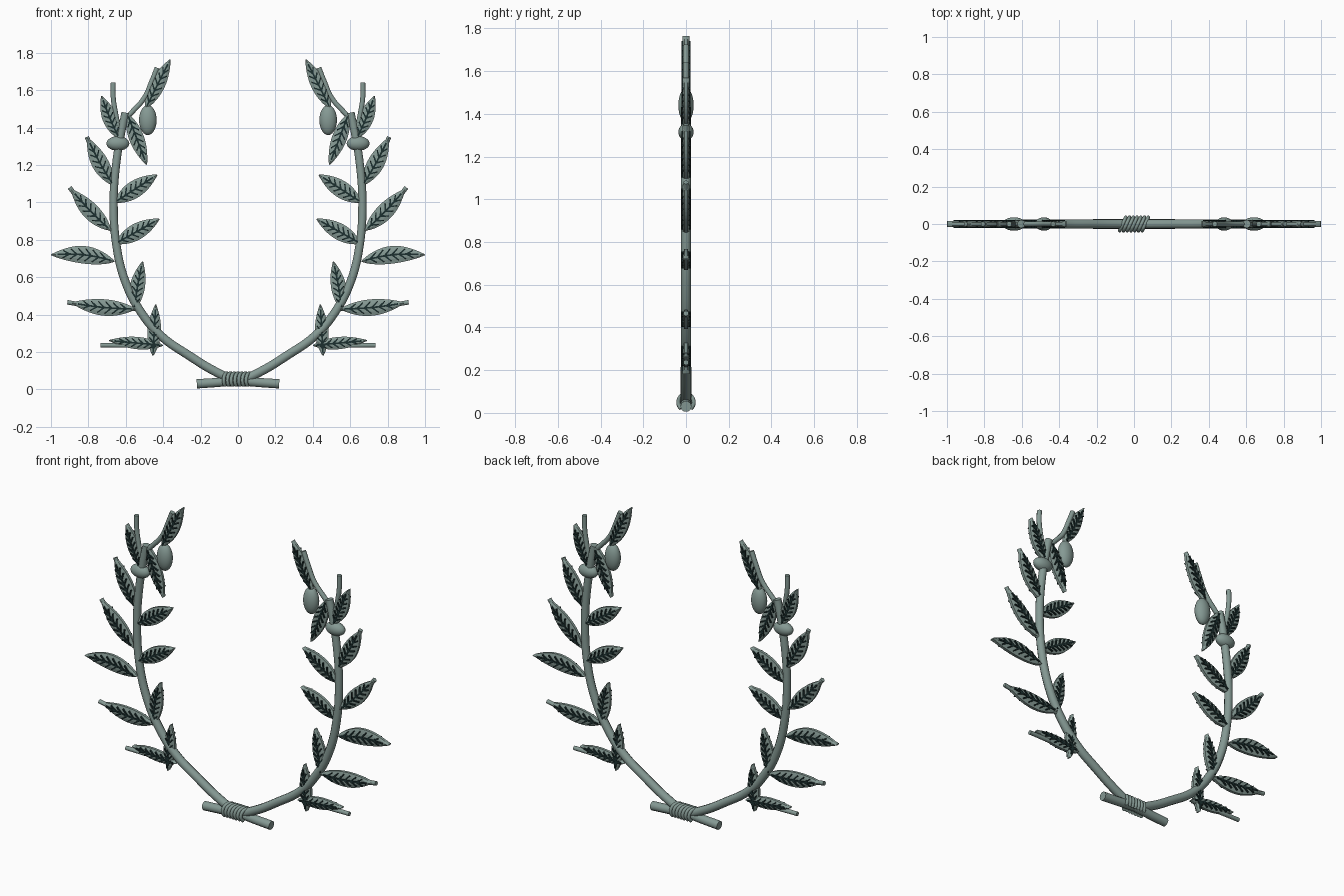
import bpy, bmesh, math
from mathutils import Vector

if "Cube" in bpy.data.objects:
    bpy.data.objects.remove(bpy.data.objects["Cube"])


def material(name, rgb):
    m = bpy.data.materials.new(name)
    m.diffuse_color = (*rgb, 1)
    m.use_nodes = True
    m.node_tree.nodes["Principled BSDF"].inputs["Base Color"].default_value = m.diffuse_color
    return m


GREEN = material("patina_green", (0.235, 0.32, 0.295))
DARK = material("dark_vein", (0.012, 0.03, 0.03))


def mirror(ob):
    mod = ob.modifiers.new("mirror", 'MIRROR')
    mod.use_axis[0] = True
    mod.use_mirror_merge = False


def finish(name, bm, mat, both=True):
    bmesh.ops.recalc_face_normals(bm, faces=bm.faces)
    me = bpy.data.meshes.new(name)
    bm.to_mesh(me)
    bm.free()
    me.materials.append(mat)
    ob = bpy.data.objects.new(name, me)
    bpy.context.collection.objects.link(ob)
    if both:
        mirror(ob)
    return ob


def tube(name, pts, r, both=True, taper=1.0):
    """Round smooth tube through (x, y, z) points."""
    cu = bpy.data.curves.new(name, 'CURVE')
    cu.dimensions = '3D'
    cu.bevel_depth = r
    cu.bevel_resolution = 3
    cu.resolution_u = 5
    cu.use_fill_caps = True
    sp = cu.splines.new('BEZIER')
    sp.bezier_points.add(len(pts) - 1)
    for i, (b, p) in enumerate(zip(sp.bezier_points, pts)):
        b.co = p
        b.handle_left_type = b.handle_right_type = 'AUTO'
        b.radius = 1 + (taper - 1) * i / (len(pts) - 1)
    cu.materials.append(GREEN)
    ob = bpy.data.objects.new(name, cu)
    bpy.context.collection.objects.link(ob)
    if both:
        mirror(ob)


def flat(pts):
    return [(x, 0, z) for x, z in pts]


def leaf(name, base, tip, half, bend=0.0):
    """Lens-shaped blade in the xz plane with raised veins on both faces."""
    b, t = Vector((base[0], 0, base[1])), Vector((tip[0], 0, tip[1]))
    d = t - b
    length = d.length
    n = Vector((-d.z, 0, d.x)).normalized()
    Y = Vector((0, 1, 0))

    def width(s):
        return half * math.sin(math.pi * s ** 0.92) ** 0.8

    def at(s, side=0.0):
        return b + d * s + n * (bend * math.sin(math.pi * s) + side)

    # blade
    bm = bmesh.new()
    N = 14
    rings = []
    for i in range(N + 1):
        s = 0.004 + 0.992 * i / N
        w = max(width(s), 0.003)
        sect = [(-w, -.008), (-w * .5, -.014), (0, -.016), (w * .5, -.014), (w, -.008),
                (w, .008), (w * .5, .014), (0, .016), (-w * .5, .014), (-w, .008)]
        rings.append([bm.verts.new(at(s, a) + Y * y) for a, y in sect])
    for r0, r1 in zip(rings, rings[1:]):
        for k in range(10):
            j = (k + 1) % 10
            bm.faces.new((r0[k], r0[j], r1[j], r1[k]))
    bm.faces.new(rings[0])
    bm.faces.new(rings[-1])
    finish(name, bm, GREEN)

    # veins: midrib plus slanting side ribs, standing proud front and back
    bm = bmesh.new()

    def rib(p, q, w0, w1):
        side = (q - p).cross(Y).normalized()
        vs = [bm.verts.new(c + side * (k * w) + Y * y) for c, w in ((p, w0), (q, w1))
              for k, y in ((-1, -.021), (1, -.021), (1, .021), (-1, .021))]
        for f in ((0, 1, 2, 3), (4, 5, 6, 7), (0, 1, 5, 4), (1, 2, 6, 5),
                  (2, 3, 7, 6), (3, 0, 4, 7)):
            bm.faces.new([vs[i] for i in f])

    for i in range(6):
        rib(at(.06 + .14 * i), at(.06 + .14 * (i + 1)), .0045, .0045)
    for i in range(6):
        s = .14 + .115 * i
        e = s + .1
        for k in (-1, 1):
            rib(at(s), at(e, k * width(e) * .72), .005, .003)
    finish(name + "_veins", bm, DARK)


# main stems, crossing at the bottom
tube("main_stem", flat([(-.22, .03), (-.08, .04), (.02, .052), (.12, .095), (.26, .18),
                        (.41, .285), (.52, .415), (.6, .57), (.65, .77), (.665, 1.0),
                        (.652, 1.2), (.625, 1.37), (.602, 1.48)]), .026, taper=.85)

# upper twigs
tube("top_twig", flat([(.63, 1.42), (.56, 1.49), (.5, 1.56), (.46, 1.65), (.432, 1.72)]), .014)
tube("upright_twig", flat([(.635, 1.38), (.655, 1.48), (.667, 1.56), (.667, 1.64)]), .014)

# leaves: base, tip, half width, bend
LEAVES = [
    ((.40, .235), (.69, .262), .033, 0),
    ((.455, .18), (.44, .455), .036, 0),
    ((.55, .43), (.89, .463), .044, -.008),
    ((.555, .425), (.51, .685), .040, -.004),
    ((.66, .685), (1.0, .72), .047, .018),
    ((.655, .78), (.42, .912), .044, 0),
    ((.68, .85), (.893, 1.07), .045, -.006),
    ((.66, 1.0), (.432, 1.148), .046, 0),
    ((.665, 1.09), (.805, 1.345), .045, -.006),
    ((.592, 1.475), (.488, 1.20), .040, 0),
    ((.635, 1.34), (.73, 1.57), .040, -.004),
    ((.495, 1.5), (.362, 1.765), .040, 0),
]
for i, (b, t, w, k) in enumerate(LEAVES):
    leaf("leaf_%02d" % (i + 1), b, t, w, k)

# twigs running behind some leaves and past their tips
for i, pts in enumerate([
        [(.42, .262), (.52, .24), (.735, .236)],
        [(.55, .43), (.75, .44), (.912, .466)],
        [(.67, .85), (.80, .95), (.90, 1.08)],
        [(.66, 1.09), (.745, 1.2), (.808, 1.35)]]):
    tube("leaf_twig_%d" % (i + 1), flat(pts), .0125)

# olives
for name, c, r in (("long_olive", (.482, 0, 1.44), (.047, .036, .08)),
                   ("round_olive", (.642, 0, 1.315), (.061, .036, .039))):
    bm = bmesh.new()
    bmesh.ops.create_uvsphere(bm, u_segments=24, v_segments=14, radius=1)
    for f in bm.faces:
        f.smooth = True
    for v in bm.verts:
        v.co = Vector([c[i] + v.co[i] * r[i] for i in range(3)])
    finish(name, bm, GREEN)

# binding wire: slanted open loops over the crossing
for i in range(7):
    x0 = -.06 + .02 * i
    pts = []
    for k in range(10):
        a = math.radians(-50 + 280 * k / 9)
        y = .036 * math.cos(a)
        pts.append((x0 + y * .45, y, .049 + .038 * math.sin(a)))
    tube("binding_loop_%d" % (i + 1), pts, .0095, both=False)
